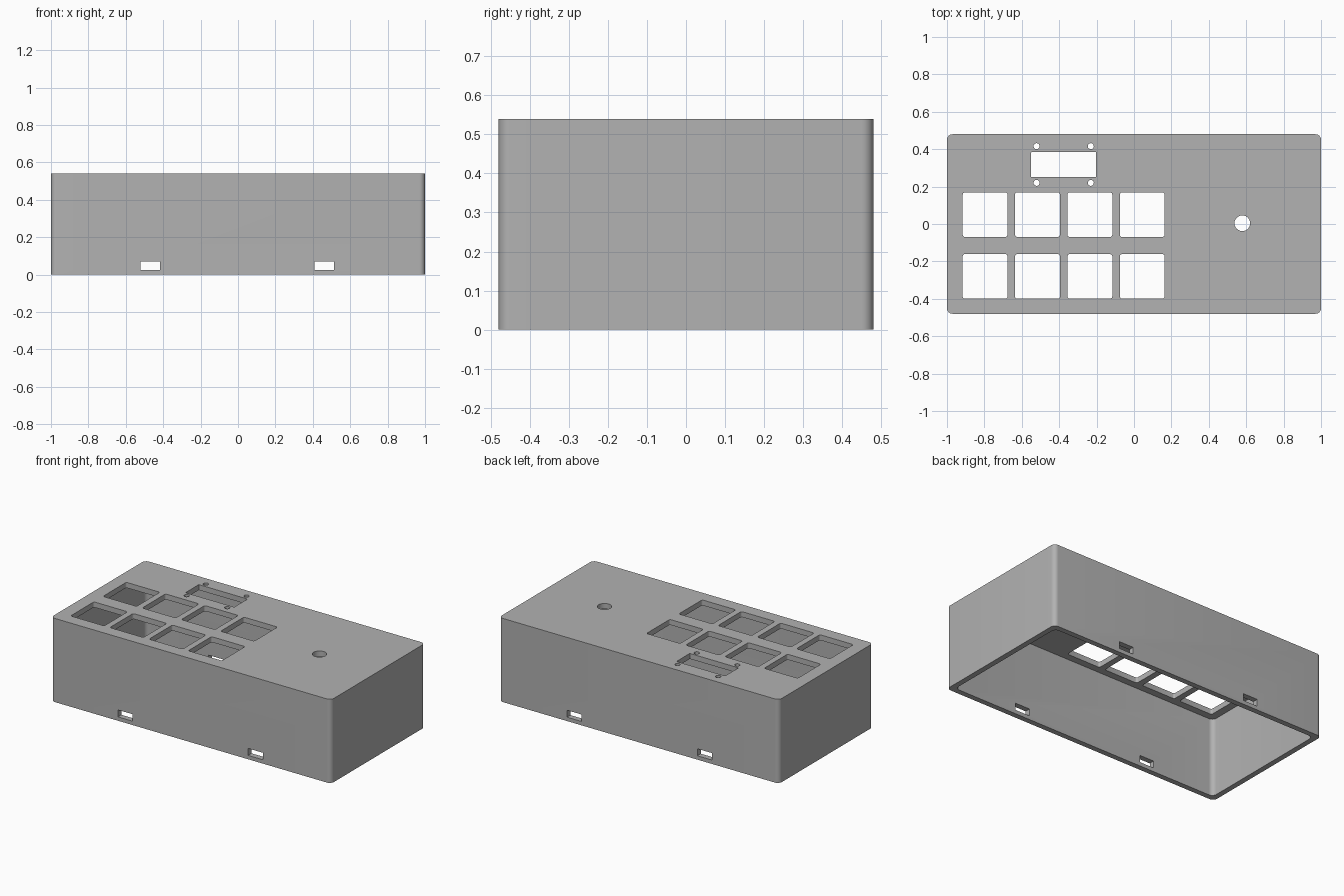
import bpy, bmesh, math
from mathutils import Matrix

cube = bpy.data.objects.get("Cube")
if cube:
    bpy.data.objects.remove(cube, do_unlink=True)

LENGTH, DEPTH, HEIGHT = 2.0, 0.96, 0.54
WALL = 0.035

grey = bpy.data.materials.new("plain grey")
grey.use_nodes = True
colour = (0.445, 0.445, 0.445, 1)
grey.diffuse_color = colour
grey.node_tree.nodes["Principled BSDF"].inputs["Base Color"].default_value = colour


def add_prism(bm, x, y, z0, z1, w, d, r, steps=8):
    """Upright prism with a rounded rectangular outline."""
    outline = []
    for i, (sx, sy) in enumerate([(1, 1), (-1, 1), (-1, -1), (1, -1)]):
        for k in range(steps + 1):
            a = math.pi / 2 * (i + k / steps)
            outline.append((x + sx * (w / 2 - r) + r * math.cos(a),
                            y + sy * (d / 2 - r) + r * math.sin(a)))
    base = bm.faces.new([bm.verts.new((px, py, z0)) for px, py in outline])
    new = bmesh.ops.extrude_face_region(bm, geom=[base])["geom"]
    bmesh.ops.translate(bm, vec=(0, 0, z1 - z0),
                        verts=[v for v in new if isinstance(v, bmesh.types.BMVert)])


def add_cylinder(bm, x, y, r):
    bmesh.ops.create_cone(bm, cap_ends=True, segments=32, radius1=r, radius2=r,
                          depth=0.2, matrix=Matrix.Translation((x, y, HEIGHT)))


def finish(bm, name):
    bmesh.ops.remove_doubles(bm, verts=bm.verts, dist=1e-5)
    bmesh.ops.recalc_face_normals(bm, faces=bm.faces)
    mesh = bpy.data.meshes.new(name)
    bm.to_mesh(mesh)
    bm.free()
    mesh.materials.append(grey)
    obj = bpy.data.objects.new(name, mesh)
    bpy.context.collection.objects.link(obj)
    return obj


def cut(target, cutter):
    cutter.hide_render = True
    mod = target.modifiers.new(cutter.name, 'BOOLEAN')
    mod.operation, mod.solver, mod.object = 'DIFFERENCE', 'EXACT', cutter
    bpy.context.view_layer.objects.active = target
    bpy.ops.object.modifier_apply(modifier=mod.name)
    bpy.data.objects.remove(cutter, do_unlink=True)


# Outer shell with rounded upright corners
bm = bmesh.new()
add_prism(bm, 0, 0, 0, HEIGHT, LENGTH, DEPTH, 0.03)
case = finish(bm, "enclosure_case")

# Hollow inside, open at the bottom
bm = bmesh.new()
add_prism(bm, 0, 0, -0.1, HEIGHT - WALL, LENGTH - 2 * WALL, DEPTH - 2 * WALL, 0.03)
cut(case, finish(bm, "cavity_cutter"))

bm = bmesh.new()
# Two rows of four button windows
for row_y in (0.05, -0.28):
    for col in range(4):
        add_prism(bm, -0.796 + 0.28 * col, row_y, 0.4, 0.7, 0.24, 0.238, 0.012, 4)
# Display window with its four screw holes
add_prism(bm, -0.376, 0.318, 0.4, 0.7, 0.348, 0.136, 0.004, 2)
for x in (-0.521, -0.231):
    for y in (0.416, 0.22):
        add_cylinder(bm, x, y, 0.016)
# Knob hole
add_cylinder(bm, 0.579, 0.004, 0.042)
# Cable slots through the front and back walls
for x in (-0.469, 0.461):
    add_prism(bm, x, 0, 0.025, 0.07, 0.104, 1.2, 0.004, 2)
cut(case, finish(bm, "openings_cutter"))

# Smooth rounded corners, crisp edges elsewhere
bpy.ops.object.select_all(action='DESELECT')
case.select_set(True)
bpy.context.view_layer.objects.active = case
bpy.ops.object.shade_smooth_by_angle(angle=math.radians(30))
